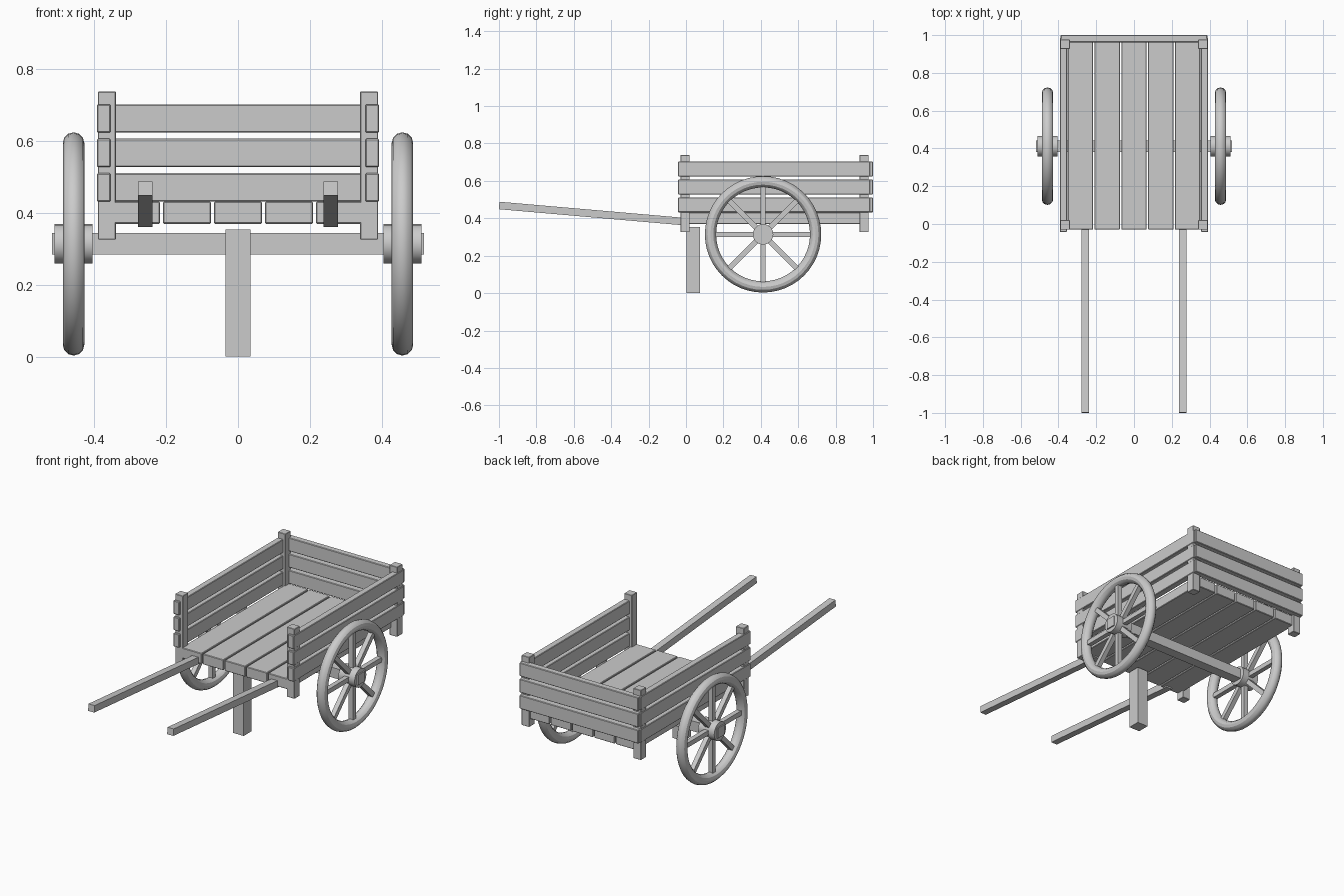
import bpy
from math import pi, atan2, hypot

default = bpy.data.objects.get("Cube")
if default:
    bpy.data.objects.remove(default, do_unlink=True)

grey = bpy.data.materials.new("plain grey")
grey.use_nodes = True
color = (0.6, 0.6, 0.6, 1)
grey.diffuse_color = color
grey.node_tree.nodes["Principled BSDF"].inputs["Base Color"].default_value = color


def finish(name):
    obj = bpy.context.object
    obj.name = name
    obj.data.materials.clear()
    obj.data.materials.append(grey)
    return obj


def box(name, center, size, rotation=(0, 0, 0), bevel=0.0):
    bpy.ops.mesh.primitive_cube_add(size=1, location=center)
    obj = finish(name)
    obj.scale = size
    bpy.ops.object.transform_apply(location=False, rotation=False, scale=True)
    obj.rotation_euler = rotation
    if bevel:
        mod = obj.modifiers.new("worn edges", "BEVEL")
        mod.width = bevel
        mod.segments = 1
    return obj


def span(name, x, y, z, bevel=0.0):
    """Box given by its extents along each axis."""
    ends = (x, y, z)
    return box(name, [(a + b) / 2 for a, b in ends], [b - a for a, b in ends], bevel=bevel)


# Floor planks
for i in range(-2, 3):
    c = i * 0.142
    span("floor_plank", (c - 0.067, c + 0.067), (-0.03, 0.965), (0.37, 0.432), 0.003)

# Rows of wall boards: back, then both sides
for row in range(3):
    low = 0.432 + row * 0.096
    z = (low, low + 0.079)
    span("back_board", (-0.388, 0.388), (0.962, 1.0), z, 0.003)
    for s in (-1, 1):
        x = sorted((s * 0.355, s * 0.393))
        span("side_board", x, (-0.042, 0.985), z, 0.003)

# Corner posts
for s in (-1, 1):
    for y in (-0.005, 0.952):
        box("corner_post", (s * 0.365, y, 0.532), (0.05, 0.05, 0.412), bevel=0.002)

# Sloping pull handles
run, drop = 1.0, 0.087
for s in (-1, 1):
    box("handle", (s * 0.258, -0.499, 0.425), (0.04, hypot(run, drop), 0.04),
        (-atan2(drop, run), 0, 0))

# Prop leg and axle
span("prop_leg", (-0.035, 0.035), (0.003, 0.075), (0, 0.354))
wheel_y, wheel_z = 0.412, 0.314
box("axle", (0, wheel_y, wheel_z), (1.036, 0.06, 0.06))

# Wheels: rim, hub and eight spokes
for s in (-1, 1):
    hub_center = (s * 0.458, wheel_y, wheel_z)
    bpy.ops.mesh.primitive_torus_add(location=hub_center, rotation=(0, pi / 2, 0),
                                     major_radius=0.281, minor_radius=0.03,
                                     major_segments=48, minor_segments=12)
    finish("wheel_rim")
    bpy.ops.object.shade_smooth_by_angle()
    bpy.ops.mesh.primitive_cylinder_add(vertices=20, radius=0.055, depth=0.106,
                                        location=hub_center, rotation=(0, pi / 2, 0))
    finish("wheel_hub")
    bpy.ops.object.shade_smooth_by_angle()
    for k in range(4):
        box("spoke_pair", hub_center, (0.028, 0.028, 0.54), (k * pi / 4, 0, 0))
